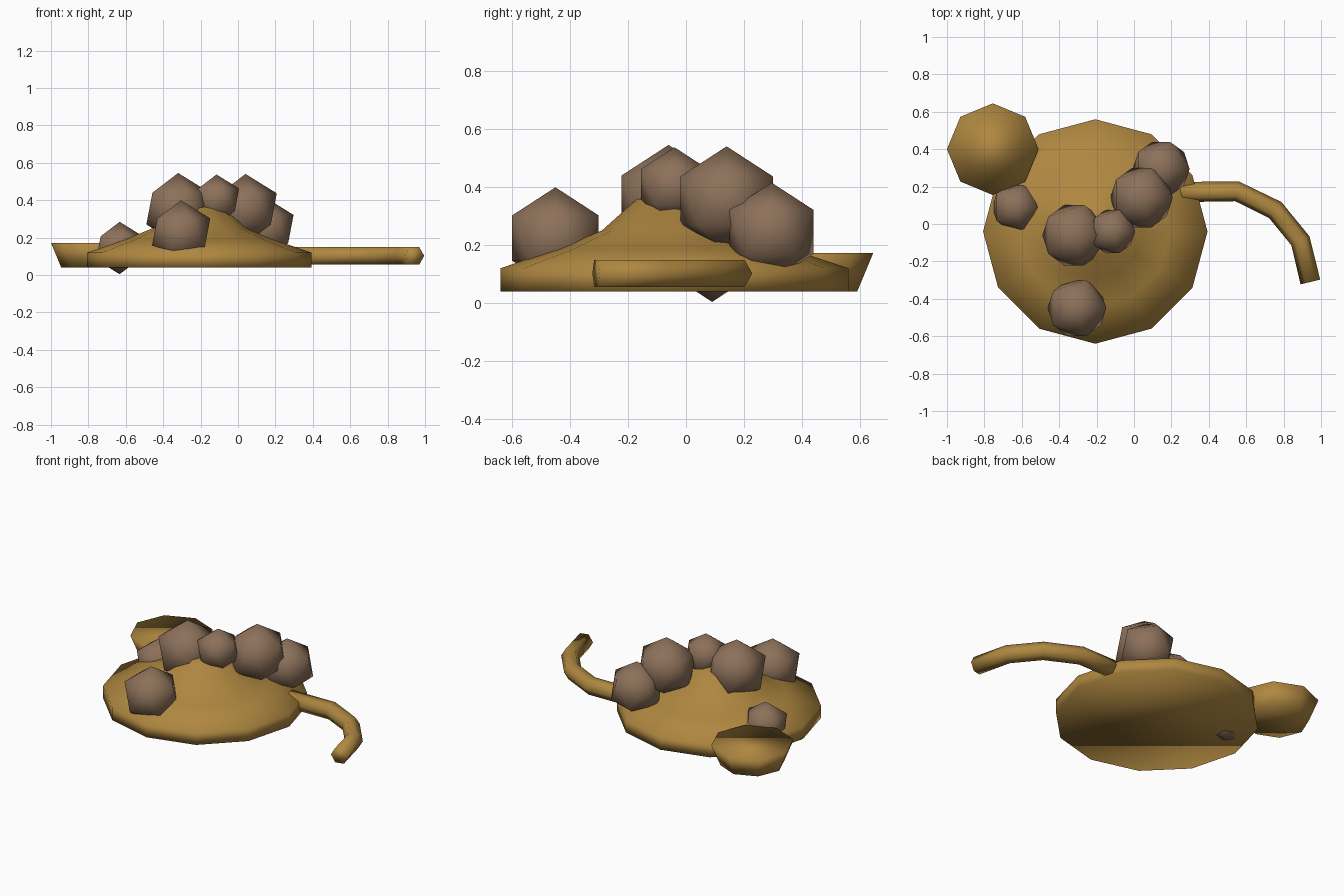
import bpy, bmesh, math
from mathutils import Vector

if "Cube" in bpy.data.objects:
    bpy.data.objects.remove(bpy.data.objects["Cube"])


def material(name, rgb):
    m = bpy.data.materials.new(name)
    m.diffuse_color = (*rgb, 1)
    m.use_nodes = True
    m.node_tree.nodes["Principled BSDF"].inputs["Base Color"].default_value = m.diffuse_color
    return m


GOLD = material("golden_brown", (0.43, 0.245, 0.052))
BROWN = material("dull_brown", (0.265, 0.165, 0.102))


def finish(bm, name, mat):
    bmesh.ops.recalc_face_normals(bm, faces=bm.faces)
    for f in bm.faces:
        f.smooth = True
    me = bpy.data.meshes.new(name)
    bm.to_mesh(me)
    bm.free()
    me.materials.append(mat)
    ob = bpy.data.objects.new(name, me)
    bpy.context.collection.objects.link(ob)
    return ob


def loft(name, rings, mat):
    """Skin a list of closed rings and cap both ends."""
    bm = bmesh.new()
    loops = [[bm.verts.new(p) for p in ring] for ring in rings]
    n = len(loops[0])
    for a, b in zip(loops, loops[1:]):
        for i in range(n):
            j = (i + 1) % n
            bm.faces.new((a[i], a[j], b[j], b[i]))
    bm.faces.new(loops[0][::-1])
    bm.faces.new(loops[-1])
    return finish(bm, name, mat)


def turned(name, x, y, sides, profile, mat):
    """Round part from (radius, height) pairs."""
    step = math.tau / sides
    return loft(name, [[(x + r * math.cos(i * step), y + r * math.sin(i * step), z)
                        for i in range(sides)] for r, z in profile], mat)


# Low domed body
turned("body", -0.207, -0.04, 12,
       [(0.6, 0.04), (0.6, 0.12), (0.4, 0.187), (0.25, 0.25),
        (0.13, 0.358), (0.05, 0.37)], GOLD)

# Flared head at the back left corner
turned("head", -0.755, 0.4, 8, [(0.19, 0.04), (0.245, 0.172)], GOLD)

# Curved six-sided tail
path = [Vector((x, y, 0.102)) for x, y in
        [(0.2, 0.17), (0.55, 0.175), (0.755, 0.075), (0.89, -0.09), (0.943, -0.31)]]
rings = []
for i, p in enumerate(path):
    d = (path[min(i + 1, len(path) - 1)] - path[max(i - 1, 0)]).normalized()
    side = Vector((d.y, -d.x, 0))
    rings.append([p + 0.054 * (side * math.cos(k * math.pi / 3)
                               + Vector((0, 0, 1)) * math.sin(k * math.pi / 3))
                  for k in range(6)])
loft("tail", rings, GOLD)

# Faceted lumps on the back: x, y, z, radius
lumps = [(-0.305, -0.45, 0.224, 0.175), (-0.633, 0.09, 0.144, 0.14),
         (-0.32, -0.06, 0.355, 0.19), (-0.115, -0.04, 0.402, 0.135),
         (0.04, 0.14, 0.353, 0.187), (0.145, 0.295, 0.245, 0.17)]
for i, (x, y, z, r) in enumerate(lumps):
    bm = bmesh.new()
    bmesh.ops.create_icosphere(bm, subdivisions=1, radius=r)
    bmesh.ops.translate(bm, verts=bm.verts, vec=(x, y, z))
    finish(bm, f"lump_{i + 1}", BROWN)
